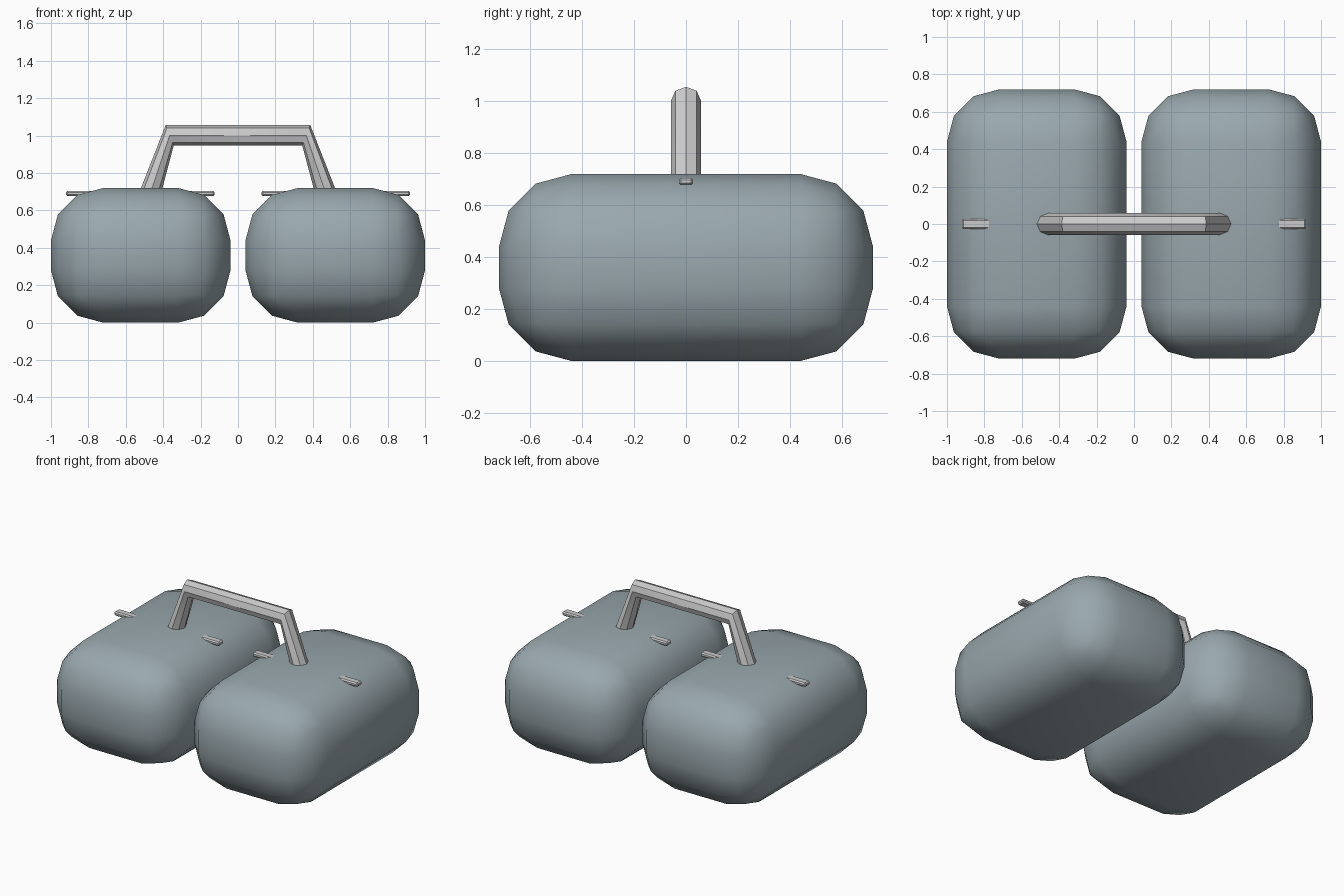
import bpy, bmesh, math
from mathutils import Vector

if "Cube" in bpy.data.objects:
    bpy.data.objects.remove(bpy.data.objects["Cube"])


def finish(name, bm, angle, mat=None):
    bmesh.ops.recalc_face_normals(bm, faces=bm.faces)
    me = bpy.data.meshes.new(name)
    bm.to_mesh(me)
    bm.free()
    ob = bpy.data.objects.new(name, me)
    bpy.context.collection.objects.link(ob)
    if mat:
        me.materials.append(mat)
    bpy.ops.object.select_all(action='DESELECT')
    ob.select_set(True)
    bpy.context.view_layer.objects.active = ob
    bpy.ops.object.shade_smooth_by_angle(angle=math.radians(angle))
    return ob


def rounded_box(name, center, size, radius, segments, angle, mat=None):
    bm = bmesh.new()
    bmesh.ops.create_cube(bm, size=1)
    for v in bm.verts:
        v.co = Vector(c + a * s for c, a, s in zip(center, v.co, size))
    bmesh.ops.bevel(bm, geom=bm.edges[:], offset=radius, offset_type='OFFSET',
                    segments=segments, profile=0.5, affect='EDGES')
    return finish(name, bm, angle, mat)


def tube(name, path, radius, sides=8):
    # Sweep in the xz plane, each ring facing along its neighbours' chord
    bm = bmesh.new()
    pts = [Vector(p) for p in path]
    rings = []
    for i, p in enumerate(pts):
        t = (pts[min(i + 1, len(pts) - 1)] - pts[max(i - 1, 0)]).normalized()
        side = Vector((0, 1, 0))
        up = t.cross(side)
        rings.append([bm.verts.new(p + radius * (math.cos(a) * side + math.sin(a) * up))
                      for a in (2 * math.pi * k / sides for k in range(sides))])
    for r0, r1 in zip(rings, rings[1:]):
        for k in range(sides):
            j = (k + 1) % sides
            bm.faces.new((r0[k], r0[j], r1[j], r1[k]))
    bm.faces.new(rings[0])
    bm.faces.new(rings[-1])
    return finish(name, bm, 30)


paint = bpy.data.materials.new("slate_paint")
paint.diffuse_color = (0.32, 0.39, 0.42, 1)
paint.use_nodes = True
paint.node_tree.nodes["Principled BSDF"].inputs["Base Color"].default_value = paint.diffuse_color

# Two rounded bodies, each with a flat bar poking out near its top
for side, s in (("left", -1), ("right", 1)):
    rounded_box(side + "_body", (s * 0.52, 0, 0.36), (0.96, 1.44, 0.72),
                0.28, 3, 40, paint)
    rounded_box(side + "_crossbar", (s * 0.523, 0, 0.691), (0.795, 0.054, 0.028),
                0.008, 1, 30)

# Carrying handle bridging the bodies
tube("handle", [(-0.48, 0, 0.66), (-0.365, 0, 1.002),
                (0.365, 0, 1.002), (0.48, 0, 0.66)], 0.058)
